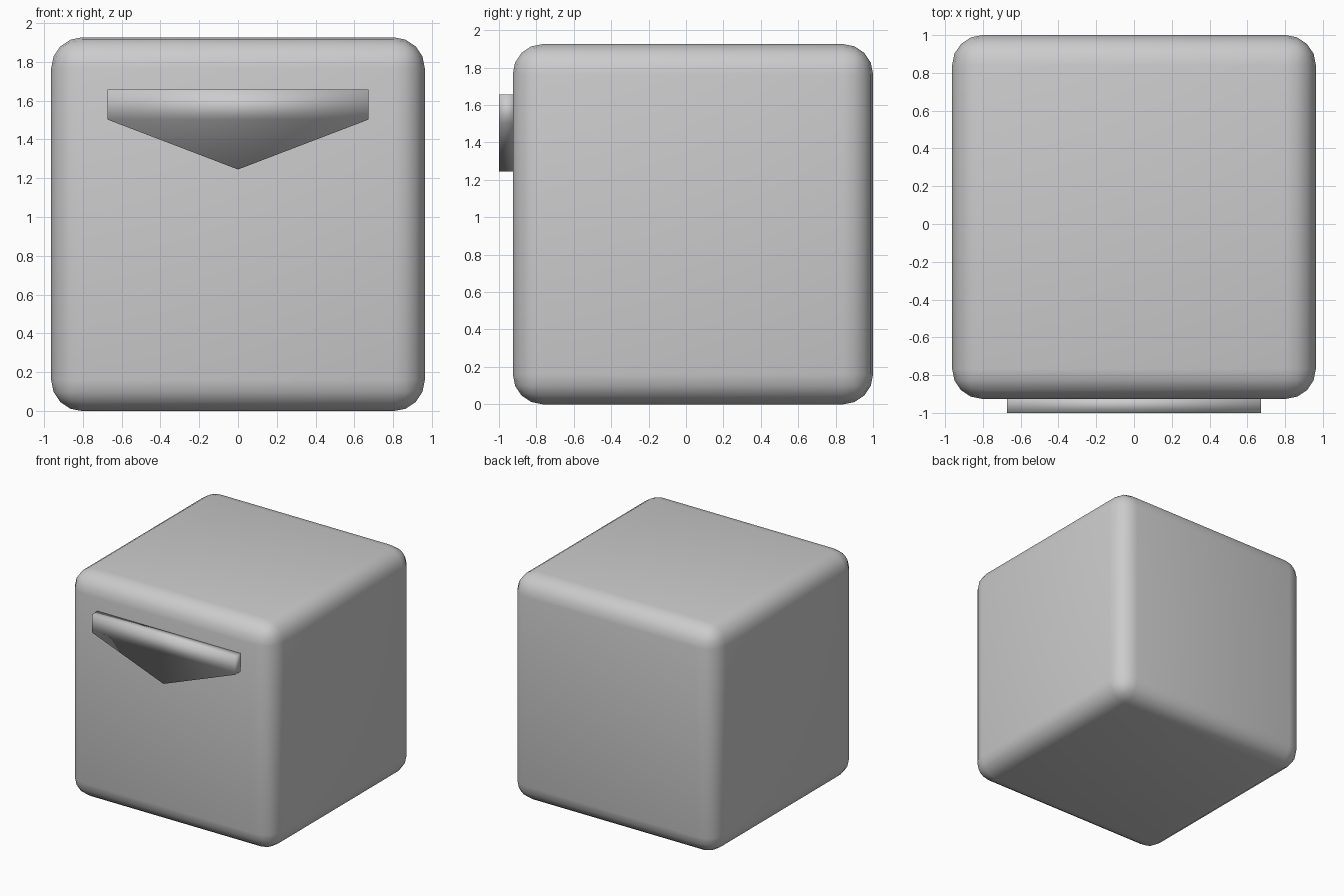
import bpy, bmesh

if "Cube" in bpy.data.objects:
    bpy.data.objects.remove(bpy.data.objects["Cube"])


def make_object(name, bm):
    bmesh.ops.recalc_face_normals(bm, faces=bm.faces)
    for f in bm.faces:
        f.smooth = True
    mesh = bpy.data.meshes.new(name)
    bm.to_mesh(mesh)
    bm.free()
    ob = bpy.data.objects.new(name, mesh)
    bpy.context.collection.objects.link(ob)
    return ob


# Rounded cube body
SIDE = 1.926
bm = bmesh.new()
bmesh.ops.create_cube(bm, size=SIDE)
bmesh.ops.translate(bm, verts=bm.verts, vec=(0, 1 - SIDE / 2, SIDE / 2))
body = make_object("body", bm)
bevel = body.modifiers.new("rounded_edges", 'BEVEL')
bevel.width = 0.16
bevel.segments = 4

# Pointed plate standing proud of the front face
profile = [(-0.672, 1.656), (-0.672, 1.502), (0, 1.245), (0.672, 1.502), (0.672, 1.656)]
bm = bmesh.new()
face = bm.faces.new([bm.verts.new((x, -1.0, z)) for x, z in profile])
ext = bmesh.ops.extrude_face_region(bm, geom=[face], use_keep_orig=True)
new_verts = [g for g in ext["geom"] if isinstance(g, bmesh.types.BMVert)]
bmesh.ops.translate(bm, verts=new_verts, vec=(0, 0.09, 0))
make_object("front_plate", bm)
